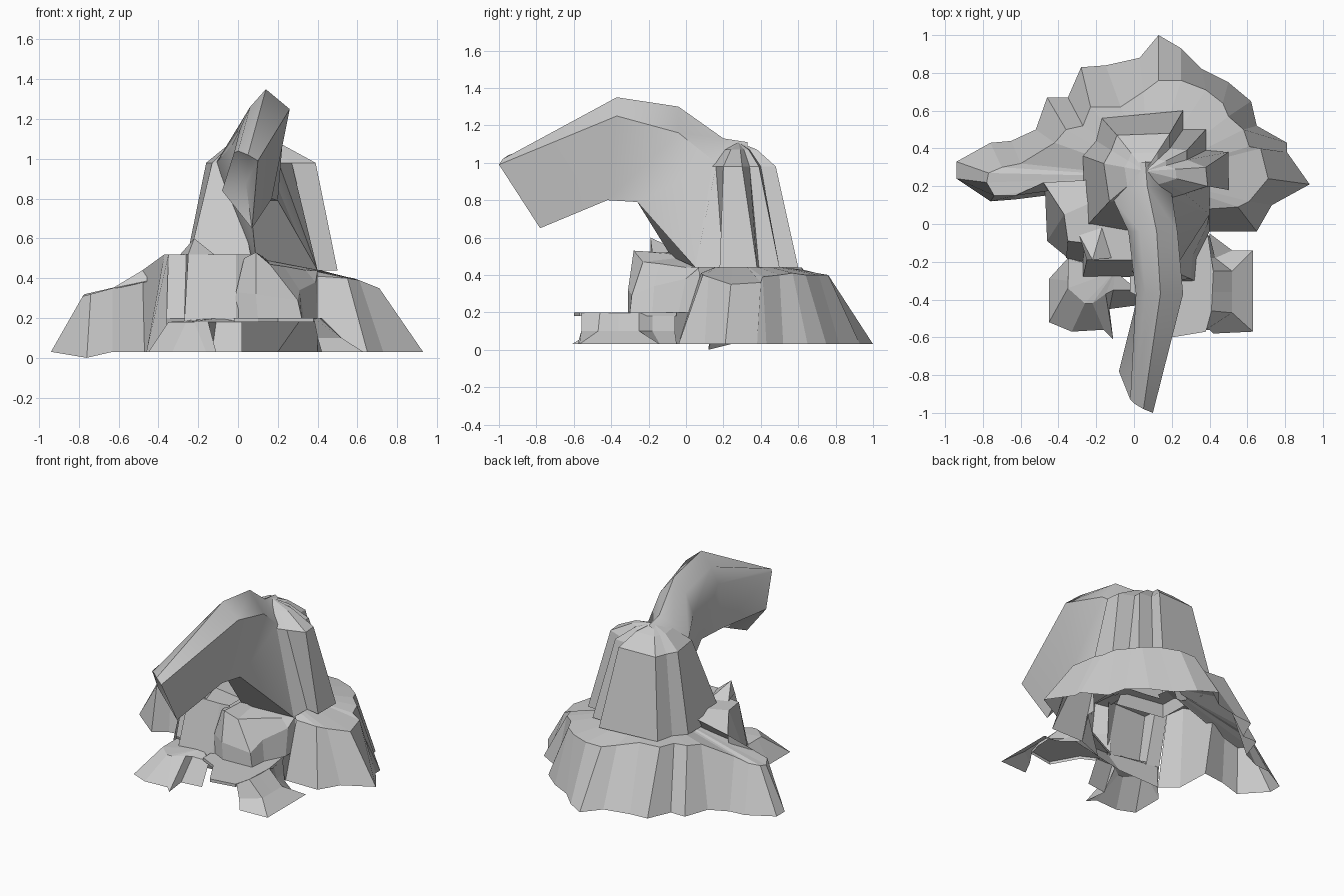
import bpy, bmesh
from mathutils import Vector


def loft(name, rings, closed=True, cap=None, smooth=None):
    """Skin matching rows of points; cap is an optional apex over the last row."""
    bm = bmesh.new()
    vs = [[bm.verts.new(p) for p in r] for r in rings]
    n = len(rings[0])
    spans = range(n if closed else n - 1)
    for a, b in zip(vs, vs[1:]):
        for i in spans:
            j = (i + 1) % n
            bm.faces.new((a[i], a[j], b[j], b[i]))
    if cap:
        c = bm.verts.new(cap)
        for i in spans:
            bm.faces.new((vs[-1][i], vs[-1][(i + 1) % n], c))
    bmesh.ops.recalc_face_normals(bm, faces=bm.faces)
    me = bpy.data.meshes.new(name)
    bm.to_mesh(me)
    bm.free()
    ob = bpy.data.objects.new(name, me)
    bpy.context.collection.objects.link(ob)
    if smooth:
        bpy.ops.object.select_all(action='DESELECT')
        ob.select_set(True)
        bpy.context.view_layer.objects.active = ob
        bpy.ops.object.shade_smooth_by_angle(angle=smooth)
    return ob


def flat(points, z):
    return [(x, y, z) for x, y in points]


# Base skirt: ground outline and the matching shoulder, anticlockwise, open at the front
ground = [(.40, -.04), (.65, -.04), (.73, .10), (.93, .21), (.81, .38), (.81, .43),
          (.65, .52), (.62, .65), (.50, .75), (.36, .82), (.25, .93), (.13, 1.0),
          (.03, .88), (-.15, .84), (-.28, .83), (-.35, .67), (-.46, .67), (-.52, .50),
          (-.65, .44), (-.76, .43), (-.94, .33), (-.94, .24), (-.76, .12), (-.63, .13),
          (-.47, .15), (-.46, -.09), (-.35, -.18)]
shoulder = [(.40, .08, .41), (.55, .09, .40), (.61, .12, .39), (.71, .24, .35),
            (.67, .40, .36), (.61, .41, .39), (.58, .50, .40), (.50, .57, .41),
            (.47, .64, .40), (.38, .71, .40), (.25, .76, .40), (.13, .76, .40),
            (.05, .70, .41), (-.07, .62, .43), (-.23, .62, .44), (-.27, .52, .44),
            (-.36, .50, .44), (-.42, .43, .44), (-.60, .32, .36), (-.70, .30, .33),
            (-.77, .27, .32), (-.78, .22, .31), (-.74, .15, .32), (-.63, .15, .35),
            (-.48, .22, .44), (-.37, .05, .52), (-.35, -.09, .52)]
foot = flat(ground, .03)
foot[22] = (-.76, .12, 0)
mid = Vector((.08, .25, .44))
inner = []
for i, (x, y, z) in enumerate(shoulder):
    p = mid + (Vector((x, y, .44)) - mid) * (.5 if x > -.4 else .36)
    p.z = .445 if i < 24 else .52
    inner.append(p)
loft("base_skirt", [foot, shoulder, inner], closed=False)

# Stepped tower with a low peaked roof
tower_foot = [(.40, .05), (.40, .20), (.50, .18), (.50, .38), (.38, .39), (.38, .50),
              (.26, .50), (.26, .60), (-.17, .56), (-.20, .44), (-.27, .36), (-.26, -.02), (.08, -.08)]
tower_top = [(.20, .14), (.27, .16), (.39, .20), (.38, .30), (.28, .34), (.28, .39),
             (.19, .40), (.19, .48), (-.09, .47), (-.12, .39), (-.16, .32), (-.13, .12), (-.03, .12)]
roof = [(.06 + (x - .06) * .5, .28 + (y - .28) * .5) for x, y in tower_top]
loft("tower", [flat(tower_foot, .44), flat(tower_top, .98), flat(roof, 1.07)],
     closed=False, cap=(.06, .28, 1.11))

# Curving overhang: sections run low left, left, crest left, crest, right, low right
arch = [
    [(.05, .02, .52), (-.08, .30, 1.0), (-.01, .32, 1.07), (.06, .33, 1.11), (.17, .32, 1.04), (.36, .20, .44)],
    [(.09, -.08, .50), (-.11, .13, .98), (-.03, .18, 1.08), (.07, .20, 1.13), (.20, .16, 1.00), (.40, .05, .44)],
    [(.06, -.26, .79), (-.03, -.04, 1.07), (.03, -.04, 1.21), (.12, -.04, 1.30), (.23, -.04, 1.16), (.20, -.26, .79)],
    [(.01, -.42, .82), (.01, -.37, 1.15), (.06, -.37, 1.26), (.14, -.37, 1.35), (.26, -.37, 1.25), (.17, -.42, .80)],
    [(-.08, -.78, .84), (-.02, -.93, 1.03), (.0, -.95, 1.04), (.05, -.98, 1.02), (.10, -1.0, .99), (.07, -.78, .65)],
]
loft("overhang", arch, cap=(.04, -.80, .88), smooth=.7)

# Front left block below the tower
block_low = [(-.36, -.18), (-.27, -.20), (-.27, -.28), (-.01, -.28), (.02, -.24)]
block_top = [(-.35, -.09), (-.26, -.10), (-.25, -.19), (-.01, -.19), (.06, -.18)]
block_back = [(-.30, .08), (-.22, .06), (-.17, .05), (-.05, .03), (.06, .02)]
loft("front_block", [flat(block_low, .18), flat(block_top, .52), flat(block_back, .52)], closed=False)

# Small horn on the left block
loft("left_horn", [[(-.29, -.06, .52), (-.25, -.19, .52), (-.12, -.18, .52), (-.17, -.02, .52)]],
     cap=(-.22, -.19, .60))

# Front spur leaning against the tower
spur_low = [(-.02, -.25, .20), (.10, -.31, .20), (.32, -.30, .20), (.33, -.18, .20), (.40, -.04, .20), (.40, .08, .20)]
spur_mid = [(-.01, -.25, .33), (.09, -.31, .32), (.30, -.29, .29), (.31, -.17, .34), (.39, .0, .38), (.40, .07, .44)]
spur_top = [(.03, -.22, .50), (.09, -.28, .53), (.16, -.23, .47), (.23, -.14, .46), (.34, .0, .44), (.38, .07, .44)]
spur_back = [(.03, .02, .52), (.08, .03, .51), (.14, .04, .50), (.21, .05, .48), (.30, .06, .46), (.37, .08, .44)]
loft("front_spur", [spur_low, spur_mid, spur_top, spur_back], closed=False)

# Receding wall at the back of the cave
cave_low = [(-.35, -.18), (-.02, -.17), (.20, -.12), (.40, -.04)]
cave_high = [(-.36, -.18), (-.01, -.28), (.32, -.28), (.40, .02)]
loft("cave_wall", [flat(cave_low, .03), flat(cave_high, .20)], closed=False)

# Front ledges with spreading feet, and the slab bridging the cave between them
left_foot = [(-.35, -.18), (-.45, -.29), (-.45, -.52), (-.33, -.57), (-.16, -.56),
             (-.11, -.61), (-.13, -.45), (.02, -.43)]
left_top = [(-.35, -.18), (-.35, -.30), (-.35, -.34), (-.26, -.42), (-.22, -.42),
            (-.15, -.37), (-.11, -.35), (.02, -.35)]
loft("left_ledge", [flat(left_foot, .03), flat(left_top, .18)], closed=False, cap=(-.10, -.25, .20))

right_foot = [(.40, -.05), (.52, -.14), (.63, -.14), (.63, -.36), (.63, -.57), (.42, -.58)]
right_mid = [(.40, -.06), (.43, -.18), (.52, -.25), (.52, -.36), (.52, -.47), (.40, -.56)]
right_top = [(.39, -.06), (.40, -.18), (.42, -.25), (.41, -.36), (.41, -.46), (.38, -.56)]
loft("right_ledge", [flat(right_foot, .03), flat(right_mid, .10), flat(right_top, .20)],
     closed=False)
slab = [(-.02, -.26), (-.02, -.36), (.10, -.42), (.20, -.60), (.38, -.57), (.41, -.46), (.42, -.25), (.39, -.05)]
loft("cave_roof", [flat(slab, .18), flat(slab, .20)], cap=(.2, -.3, .20))
